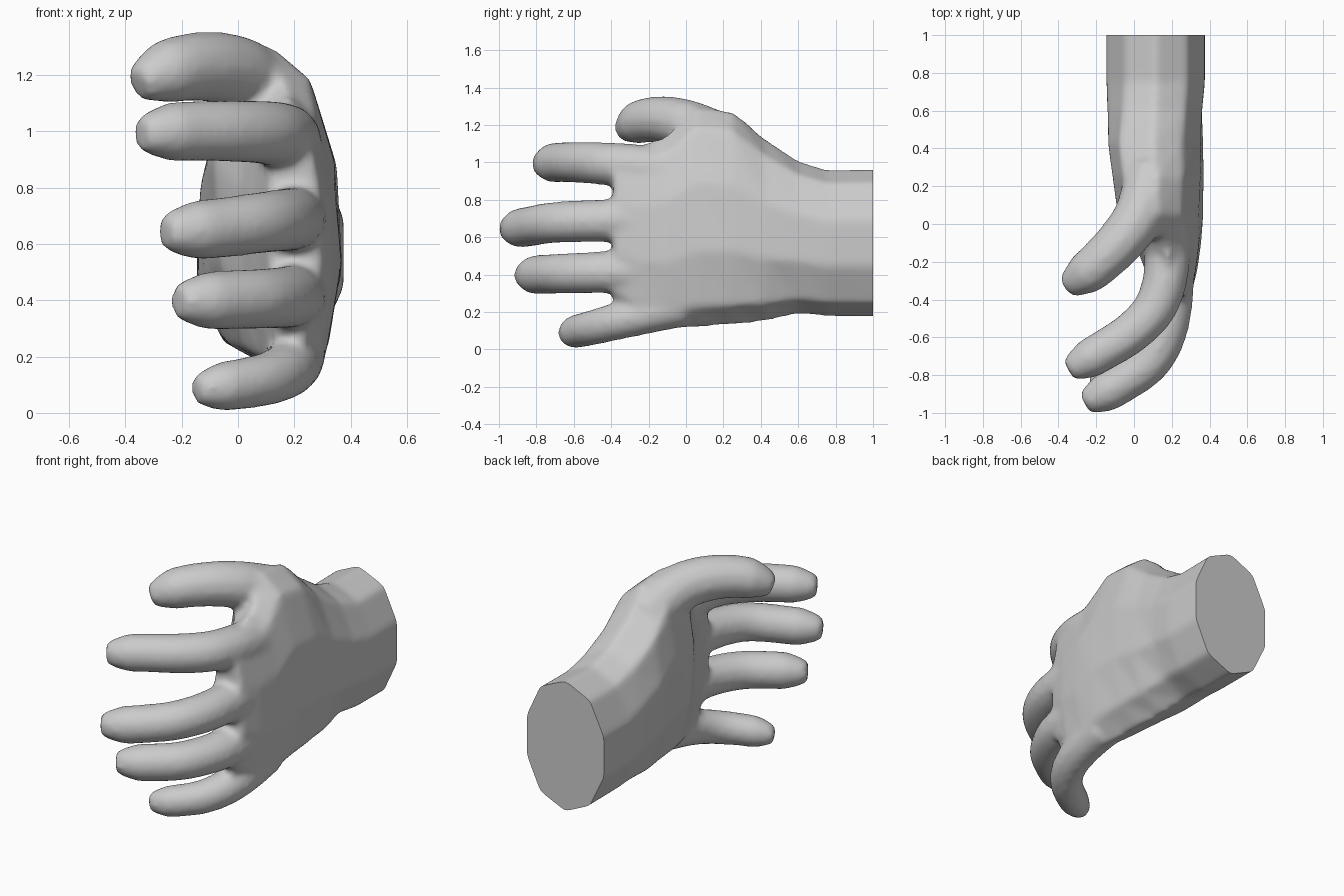
import bpy, bmesh, math
from mathutils import Vector

if "Cube" in bpy.data.objects:
    bpy.data.objects.remove(bpy.data.objects["Cube"])


def loft(bm, rings):
    """Skin a list of equal-length point rings and cap both ends."""
    vr = [[bm.verts.new(p) for p in r] for r in rings]
    n = len(vr[0])
    for a, b in zip(vr, vr[1:]):
        for i in range(n):
            j = (i + 1) % n
            bm.faces.new((a[i], a[j], b[j], b[i]))
    bm.faces.new(vr[0][::-1])
    bm.faces.new(vr[-1])


def spline(pts, steps=6):
    """Catmull-Rom samples through the points."""
    p = [Vector(q) for q in pts]
    p = [2 * p[0] - p[1]] + p + [2 * p[-1] - p[-2]]
    out = []
    for i in range(1, len(p) - 2):
        a, b, c, d = p[i - 1:i + 3]
        for s in range(steps):
            t = s / steps
            out.append(0.5 * (2 * b + (c - a) * t + (2 * a - 5 * b + 4 * c - d) * t * t
                              + (3 * b - a - 3 * c + d) * t ** 3))
    return out + [p[-2]]


def finger(bm, pts, r_base, r_tip, sides=12):
    """Tapered bent tube ending in a small blunt tip."""
    path = spline(pts)
    rings = []
    for i, c in enumerate(path):
        tan = (path[min(i + 1, len(path) - 1)] - path[max(i - 1, 0)]).normalized()
        u = Vector((0, 0, 1)).cross(tan).normalized()
        v = tan.cross(u)
        f = i / (len(path) - 1)
        near = min(1, (path[-1] - c).length / (1.2 * r_tip))
        r = (r_base + (r_tip - r_base) * f) * (0.55 + 0.45 * near ** .7)
        rings.append([c + r * (math.cos(a) * u + math.sin(a) * v)
                      for a in (2 * math.pi * k / sides for k in range(sides))])
    loft(bm, rings)


bm = bmesh.new()

# ten-sided wrist and palm: y, bottom x z, top x z, back bulge, palm bulge, palm squareness
sections = [
    (1.10, .115, .172, .115, .968, .26, .26, .95),
    (0.75, .115, .175, .115, .963, .26, .26, .95),
    (0.60, .11, .188, .11, 1.01, .25, .25, .8),
    (0.42, .15, .148, .10, 1.13, .235, .255, .7),
    (0.25, .18, .128, .12, 1.275, .21, .255, .7),
    (0.05, .20, .113, .12, 1.30, .195, .235, .7),
    (-.10, .21, .105, .17, 1.15, .16, .18, .7),
    (-.25, .22, .14, .19, 1.09, .125, .14, .7),
    (-.39, .22, .24, .20, 1.05, .085, .10, .8),
]
SIDES = 10
rings = []
for y, xb, zb, xt, zt, back, palm, power in sections:
    ring = []
    for k in range(SIDES):
        a = 2 * math.pi * k / SIDES
        t = (1 - math.cos(a)) / 2
        s = math.sin(a) / math.sin(math.radians(72))
        off = 0
        if k % (SIDES // 2):
            off = back * s ** .9 if s > 0 else -palm * (-s) ** power
        ring.append(Vector((xb + (xt - xb) * t + off, y, zb + (zt - zb) * t)))
    rings.append(ring)
loft(bm, rings)

# thumb, index, middle, ring and little finger
finger(bm, [(.10, .27, 1.08), (.03, .05, 1.185), (-.07, -.09, 1.225),
            (-.19, -.21, 1.225), (-.28, -.28, 1.2), (-.355, -.33, 1.165)], .145, .105)
finger(bm, [(.18, -.02, .94), (.175, -.2, .97), (.155, -.33, .985), (.10, -.46, .995),
            (-.02, -.58, 1.0), (-.18, -.68, 1.0), (-.345, -.775, .99)], .125, .105)
finger(bm, [(.205, -.1, .70), (.20, -.38, .69), (.165, -.58, .685),
            (.08, -.735, .675), (-.08, -.85, .655), (-.26, -.95, .64)], .118, .106)
finger(bm, [(.21, -.1, .42), (.20, -.36, .415), (.165, -.52, .41),
            (.08, -.67, .405), (-.06, -.78, .40), (-.215, -.87, .395)], .117, .104)
finger(bm, [(.205, -.02, .23), (.20, -.22, .185), (.17, -.37, .15),
            (.10, -.485, .12), (-.01, -.57, .10), (-.15, -.64, .08)], .11, .087)

bmesh.ops.recalc_face_normals(bm, faces=bm.faces)
mesh = bpy.data.meshes.new("hand")
bm.to_mesh(mesh)
bm.free()
hand = bpy.data.objects.new("hand", mesh)
bpy.context.collection.objects.link(hand)
bpy.context.view_layer.objects.active = hand
hand.select_set(True)

# fuse the parts into one skin
rm = hand.modifiers.new("fuse", 'REMESH')
rm.mode = 'VOXEL'
rm.voxel_size = 0.018
sm = hand.modifiers.new("soften", 'SMOOTH')
sm.factor = 0.5
sm.iterations = 10
for m in ("fuse", "soften"):
    bpy.ops.object.modifier_apply(modifier=m)

# flat cut at the wrist
bm = bmesh.new()
bm.from_mesh(hand.data)
geom = bm.verts[:] + bm.edges[:] + bm.faces[:]
cut = bmesh.ops.bisect_plane(bm, geom=geom, plane_co=(0, 1, 0), plane_no=(0, 1, 0),
                             clear_outer=True)
edges = [e for e in cut["geom_cut"] if isinstance(e, bmesh.types.BMEdge)]
bmesh.ops.contextual_create(bm, geom=edges)
bmesh.ops.recalc_face_normals(bm, faces=bm.faces)
bm.to_mesh(hand.data)
bm.free()
bpy.ops.object.shade_smooth_by_angle(angle=math.radians(40))
